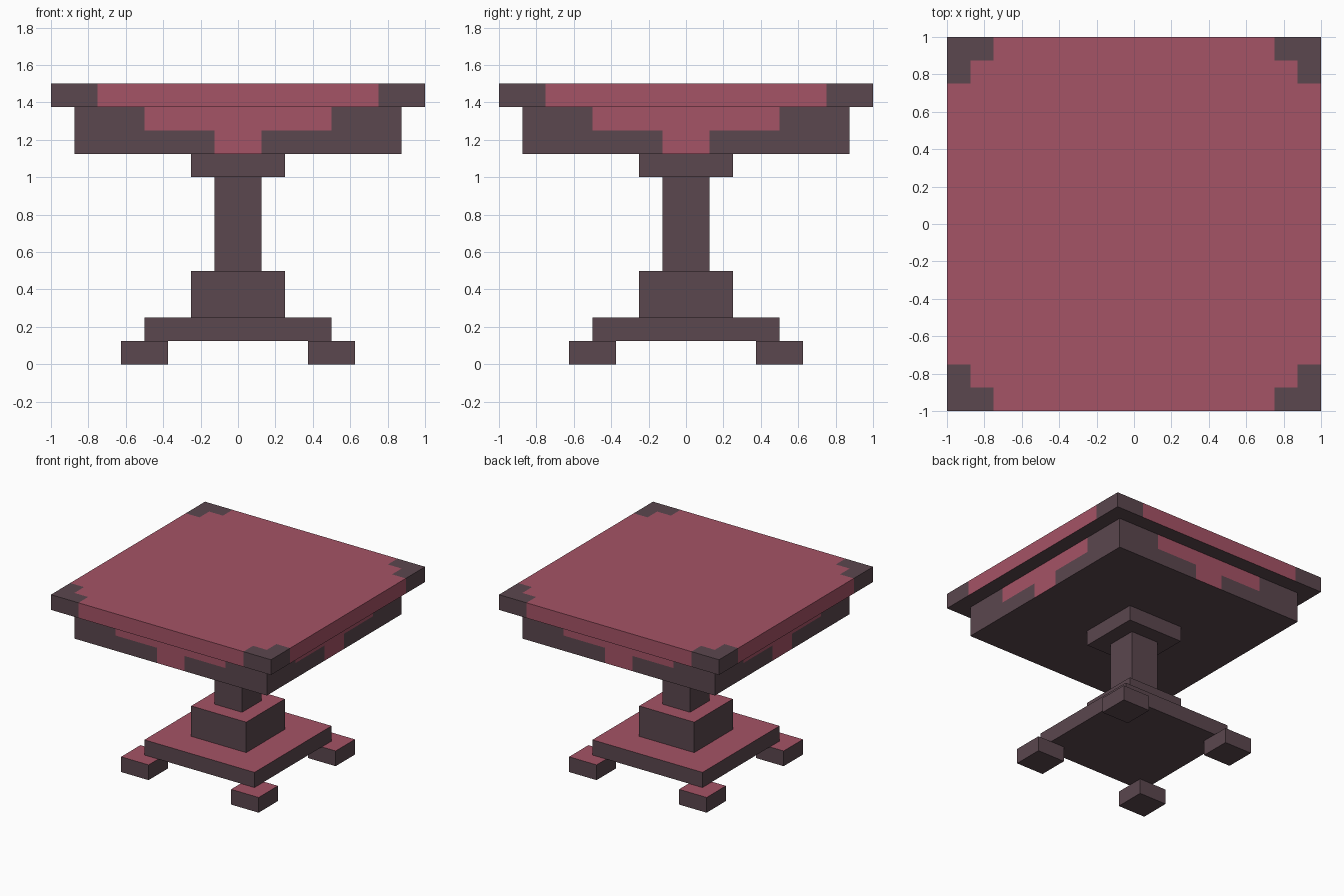
import bpy, bmesh
from mathutils import Vector

if "Cube" in bpy.data.objects:
    bpy.data.objects.remove(bpy.data.objects["Cube"])


def lin(c):
    c /= 255
    return c / 12.92 if c <= 0.04045 else ((c + 0.055) / 1.055) ** 2.4


def material(name, rgb):
    m = bpy.data.materials.new(name)
    m.diffuse_color = (*[lin(c) for c in rgb], 1)
    m.use_nodes = True
    m.node_tree.nodes["Principled BSDF"].inputs["Base Color"].default_value = m.diffuse_color
    return m


DARK, PINK = 0, 1
MATS = [material("dark brown", (91, 71, 78)), material("rose red", (165, 83, 102))]


def box(name, half, z0, z1, rule, centre=(0, 0), cuts=(), z_cuts=()):
    """Square block, cut at mirrored x/y lines and z levels, coloured by rule(centre, normal)."""
    bm = bmesh.new()
    bmesh.ops.create_cube(bm, size=1)
    for v in bm.verts:
        v.co = Vector((centre[0] + v.co.x * 2 * half, centre[1] + v.co.y * 2 * half,
                       z0 + (v.co.z + 0.5) * (z1 - z0)))
    planes = [(a, s * c) for a in (0, 1) for c in cuts for s in (-1, 1)] + [(2, z) for z in z_cuts]
    for axis, pos in planes:
        no = Vector((0, 0, 0))
        no[axis] = 1
        bmesh.ops.bisect_plane(bm, geom=bm.verts[:] + bm.edges[:] + bm.faces[:],
                               plane_co=no * pos, plane_no=no)
    bm.normal_update()
    for f in bm.faces:
        f.material_index = rule(f.calc_center_median(), f.normal)
    mesh = bpy.data.meshes.new(name)
    bm.to_mesh(mesh)
    bm.free()
    for m in MATS:
        mesh.materials.append(m)
    ob = bpy.data.objects.new(name, mesh)
    bpy.context.collection.objects.link(ob)
    return ob


def plain(c, n):
    return DARK


def pink_top(c, n):
    return PINK if n.z > 0.5 else DARK


def tabletop_rule(c, n):
    # L-shaped dark corners on top, dark ends on the rim, dark underside
    lo, hi = sorted((abs(c.x), abs(c.y)))
    if n.z < -0.5:
        return DARK
    return DARK if lo > 0.75 and hi > 0.875 else PINK


def apron_rule(c, n):
    # stepped rose panel on each side
    if abs(n.z) > 0.5:
        return DARK
    along = min(abs(c.x), abs(c.y))
    return PINK if along < (0.5 if c.z > 1.25 else 0.125) else DARK


# Table top and apron
box("tabletop", 1, 1.375, 1.5, tabletop_rule, cuts=(0.75, 0.875))
box("apron", 0.875, 1.125, 1.375, apron_rule, cuts=(0.125, 0.5), z_cuts=(1.25,))

# Pedestal
box("collar", 0.25, 1.0, 1.125, pink_top)
box("column", 0.125, 0.5, 1.0, plain)
box("pedestal_block", 0.25, 0.25, 0.5, pink_top)
box("base_plate", 0.5, 0.125, 0.25, pink_top)

# Four feet
for sx, nx in ((-1, "left"), (1, "right")):
    for sy, ny in ((-1, "front"), (1, "back")):
        box(f"{ny}_{nx}_foot", 0.125, 0, 0.125, pink_top, centre=(sx * 0.5, sy * 0.5))
